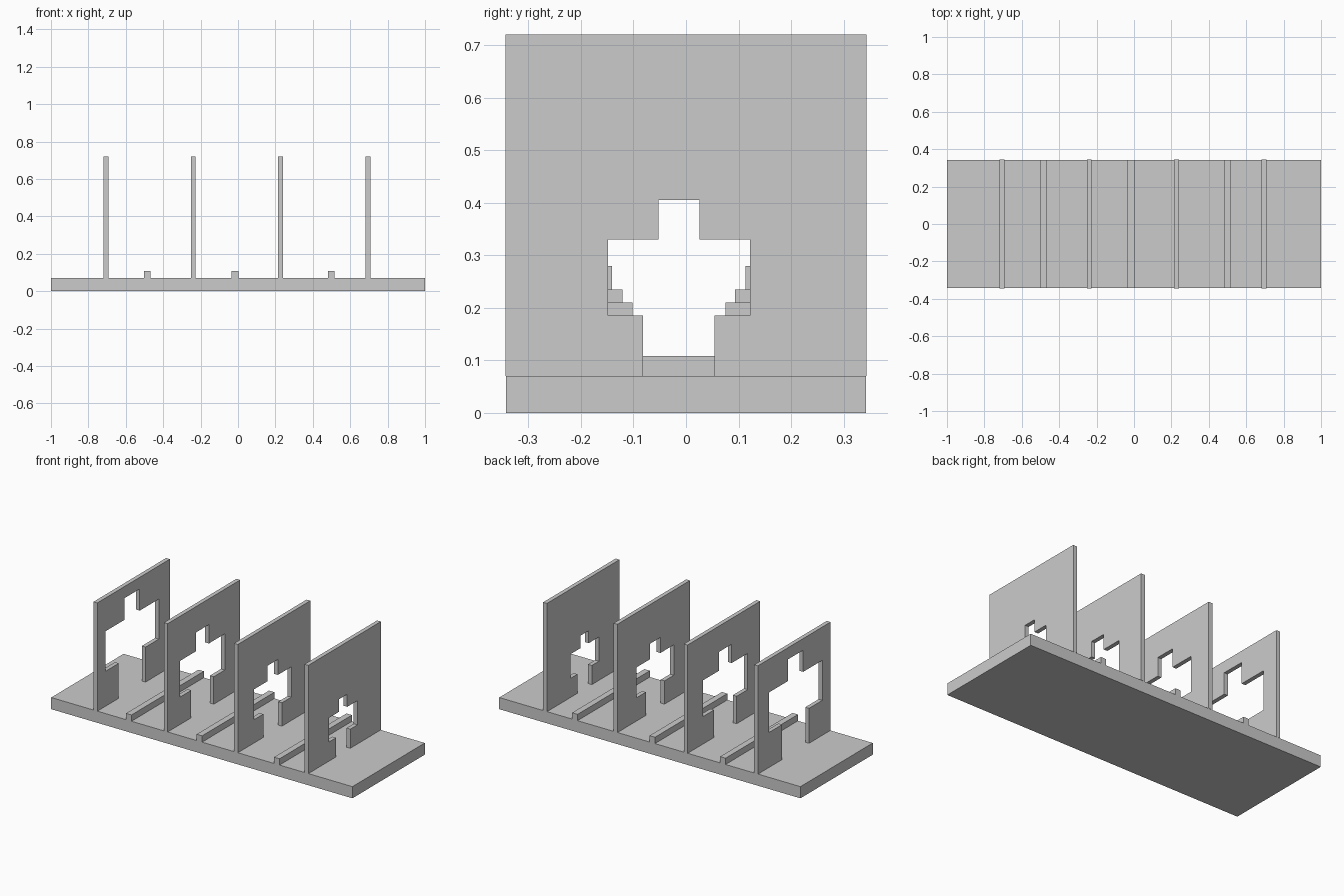
import bpy, bmesh

if "Cube" in bpy.data.objects:
    bpy.data.objects.remove(bpy.data.objects["Cube"])

BASE_TOP = 0.07
HALF_Y = 0.344
CENTRE = -0.0135  # middle line of the openings


def extrude_profile(name, pts, x0, x1):
    """Closed (y, z) profile extruded from x0 to x1."""
    bm = bmesh.new()
    face = bm.faces.new([bm.verts.new((x0, y, z)) for y, z in pts])
    ext = bmesh.ops.extrude_face_region(bm, geom=[face])
    moved = [g for g in ext["geom"] if isinstance(g, bmesh.types.BMVert)]
    bmesh.ops.translate(bm, verts=moved, vec=(x1 - x0, 0, 0))
    bmesh.ops.recalc_face_normals(bm, faces=bm.faces)
    mesh = bpy.data.meshes.new(name)
    bm.to_mesh(mesh)
    bm.free()
    obj = bpy.data.objects.new(name, mesh)
    bpy.context.collection.objects.link(obj)
    return obj


def bar(name, x0, x1, half_y, z0, z1):
    pts = [(-half_y, z0), (half_y, z0), (half_y, z1), (-half_y, z1)]
    return extrude_profile(name, pts, x0, x1)


def panel(name, x, neck, body, notch, z_neck, z_body, z_notch):
    """Upright panel with a stepped doorway given by half widths and heights."""
    right = [(neck, BASE_TOP), (neck, z_neck), (body, z_neck),
             (body, z_body), (notch, z_body), (notch, z_notch)]
    pts = [(HALF_Y, BASE_TOP), (HALF_Y, 0.72), (-HALF_Y, 0.72), (-HALF_Y, BASE_TOP)]
    pts += [(CENTRE - w, z) for w, z in right]
    pts += [(CENTRE + w, z) for w, z in reversed(right)]
    return extrude_profile(name, pts, x - 0.0125, x + 0.0125)


# Base board
bar("base_board", -1, 1, 0.343, 0, BASE_TOP)

# Panels, with openings shrinking towards +x
panel("panel_1", -0.706, 0.127, 0.253, 0.072, 0.28, 0.52, 0.65)
panel("panel_2", -0.239, 0.107, 0.212, 0.061, 0.235, 0.452, 0.565)
panel("panel_3", 0.227, 0.0885, 0.177, 0.050, 0.21, 0.392, 0.485)
panel("panel_4", 0.695, 0.068, 0.135, 0.039, 0.185, 0.33, 0.405)

# Low floor strips between the panels
for i, x in enumerate((-0.485, -0.016, 0.498)):
    bar(f"floor_strip_{i + 1}", x - 0.018, x + 0.018, 0.343, BASE_TOP, 0.108)
